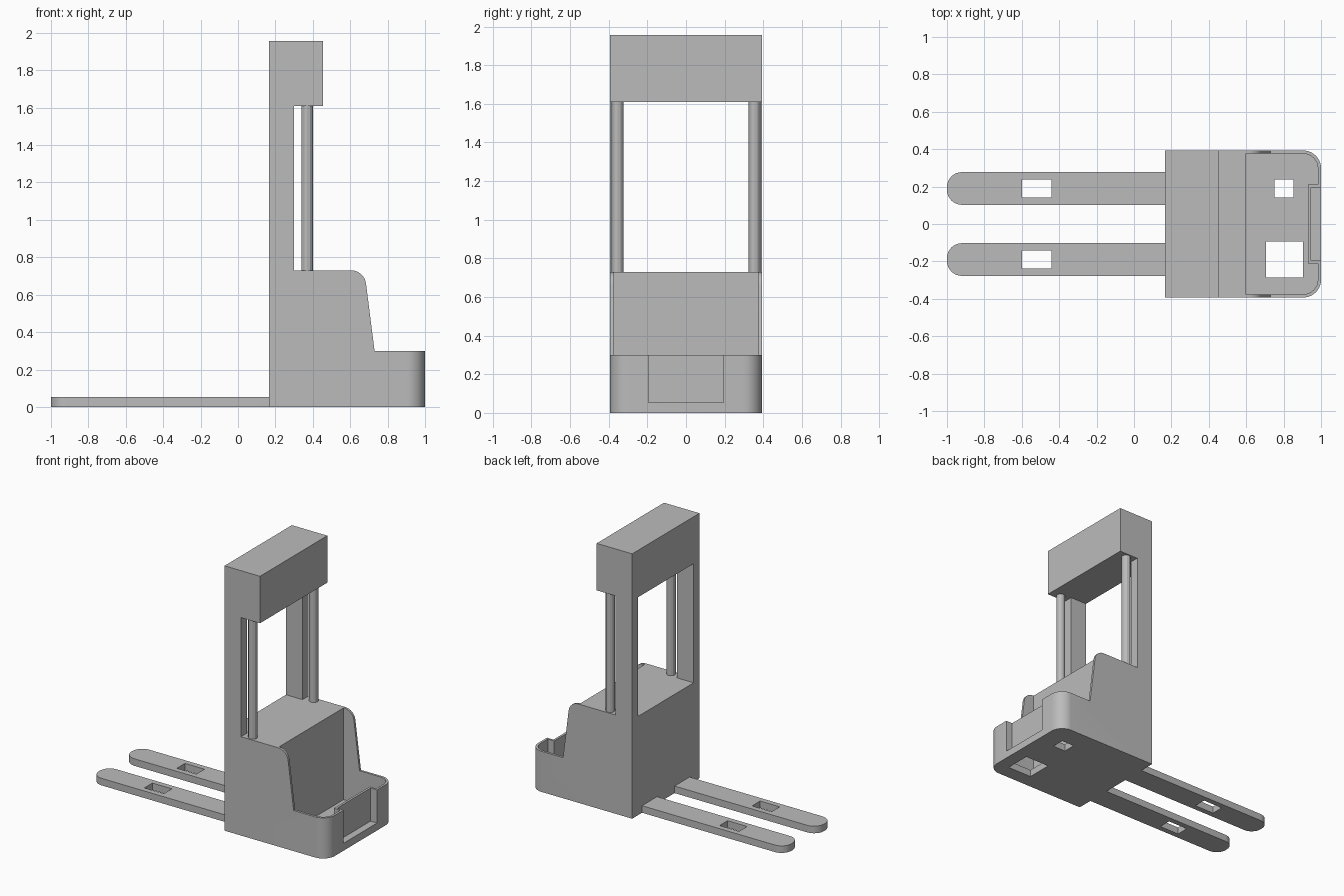
import bpy, bmesh
from math import radians, cos, sin, pi

cube = bpy.data.objects.get("Cube")
if cube:
    bpy.data.objects.remove(cube, do_unlink=True)

grey = bpy.data.materials.new("grey_paint")
grey.use_nodes = True
colour = (0.5, 0.5, 0.5, 1)
grey.diffuse_color = colour
grey.node_tree.nodes["Principled BSDF"].inputs["Base Color"].default_value = colour


def arc(cx, cy, r, start, end, steps=8):
    """Points along a circular arc, angles in degrees."""
    angles = [radians(start + (end - start) * i / steps) for i in range(steps + 1)]
    return [(cx + r * cos(a), cy + r * sin(a)) for a in angles]


def prism(name, outline, low, high, axis="z"):
    """Extrude a 2D outline along z (plan) or y (side profile)."""
    bm = bmesh.new()
    verts = [bm.verts.new((a, b, low) if axis == "z" else (a, low, b)) for a, b in outline]
    face = bm.faces.new(verts)
    top = bmesh.ops.extrude_face_region(bm, geom=[face])["geom"]
    shift = (0, 0, high - low) if axis == "z" else (0, high - low, 0)
    bmesh.ops.translate(bm, vec=shift, verts=[v for v in top if isinstance(v, bmesh.types.BMVert)])
    bmesh.ops.recalc_face_normals(bm, faces=bm.faces)
    mesh = bpy.data.meshes.new(name)
    bm.to_mesh(mesh)
    bm.free()
    obj = bpy.data.objects.new(name, mesh)
    bpy.context.collection.objects.link(obj)
    mesh.materials.append(grey)
    return obj


def box(name, x0, x1, y0, y1, z0, z1):
    return prism(name, [(x0, y0), (x1, y0), (x1, y1), (x0, y1)], z0, z1)


def select(obj):
    bpy.ops.object.select_all(action="DESELECT")
    obj.select_set(True)
    bpy.context.view_layer.objects.active = obj


def cut(obj, *cutters):
    """Subtract each cutter and discard it."""
    for cutter in cutters:
        mod = obj.modifiers.new("cut", "BOOLEAN")
        mod.operation, mod.solver, mod.object = "DIFFERENCE", "EXACT", cutter
        select(obj)
        bpy.ops.object.modifier_apply(modifier=mod.name)
        bpy.data.objects.remove(cutter, do_unlink=True)


def smooth(obj):
    select(obj)
    bpy.ops.object.shade_smooth_by_angle(angle=radians(29))


half, wall, back, floor = 0.393, 0.017, 0.165, 0.052

# Chassis, mast and hood share one side profile
shoulder = arc(0.605, 0.65, 0.08, 8, 90)
profile = [(back, 0), (1, 0), (1, 0.3), (0.73, 0.3)] + shoulder
profile += [(0.3, 0.73), (0.3, 1.61), (0.455, 1.61), (0.455, 1.957), (back, 1.957)]
chassis = prism("chassis_and_mast", profile, -half, half, "y")

# Round the two upright rear corners
bm = bmesh.new()
bm.from_mesh(chassis.data)
corners = [e for e in bm.edges if all(v.co.x > 0.99 for v in e.verts)
           and abs(e.verts[0].co.y - e.verts[1].co.y) < 0.01]
bmesh.ops.bevel(bm, geom=corners, offset=0.095, segments=10, profile=0.5, affect="EDGES")
bm.to_mesh(chassis.data)
bm.free()

# Operator compartment outline, stepping inward around the entry recess
r = 0.078
inner_x, inner_y = 1 - wall, half - wall
right_half = [(0.6, -inner_y)] + arc(inner_x - r, -inner_y + r, r, -90, 0)
right_half += [(inner_x, -0.21), (0.93, -0.21)]
plan = right_half + [(x, -y) for x, y in reversed(right_half)]

cut(chassis,
    prism("compartment_cutter", plan, floor, 1),
    box("entry_cutter", 0.947, 1.1, -0.195, 0.195, floor + 0.003, 0.5),
    box("large_wheel_cutter", 0.705, 0.903, -0.285, -0.093, -0.1, 0.2),
    box("small_wheel_cutter", 0.75, 0.853, 0.142, 0.238, -0.1, 0.2),
    box("mast_window_cutter", 0.1, 0.35, -0.325, 0.325, 0.73, 1.61))
smooth(chassis)

for name, side in (("left", -1), ("right", 1)):
    # Fork with rounded tip and wheel opening
    y, w, tip = side * 0.19, 0.0875, 0.08
    outline = [(back, y - w), (back, y + w)]
    outline += arc(-1 + tip, y + w - tip, tip, 90, 180) + arc(-1 + tip, y - w + tip, tip, 180, 270)
    fork = prism(name + "_fork", outline, 0, 0.052)
    cut(fork, box("fork_cutter", -0.6, -0.44, y - 0.047, y + 0.047, -0.1, 0.2))
    smooth(fork)
    # Upright mast pole between chassis and hood
    ring = arc(0.37, side * 0.355, 0.031, 0, 360, 12)[:-1]
    prism(name + "_mast_pole", ring, 0.72, 1.62)
